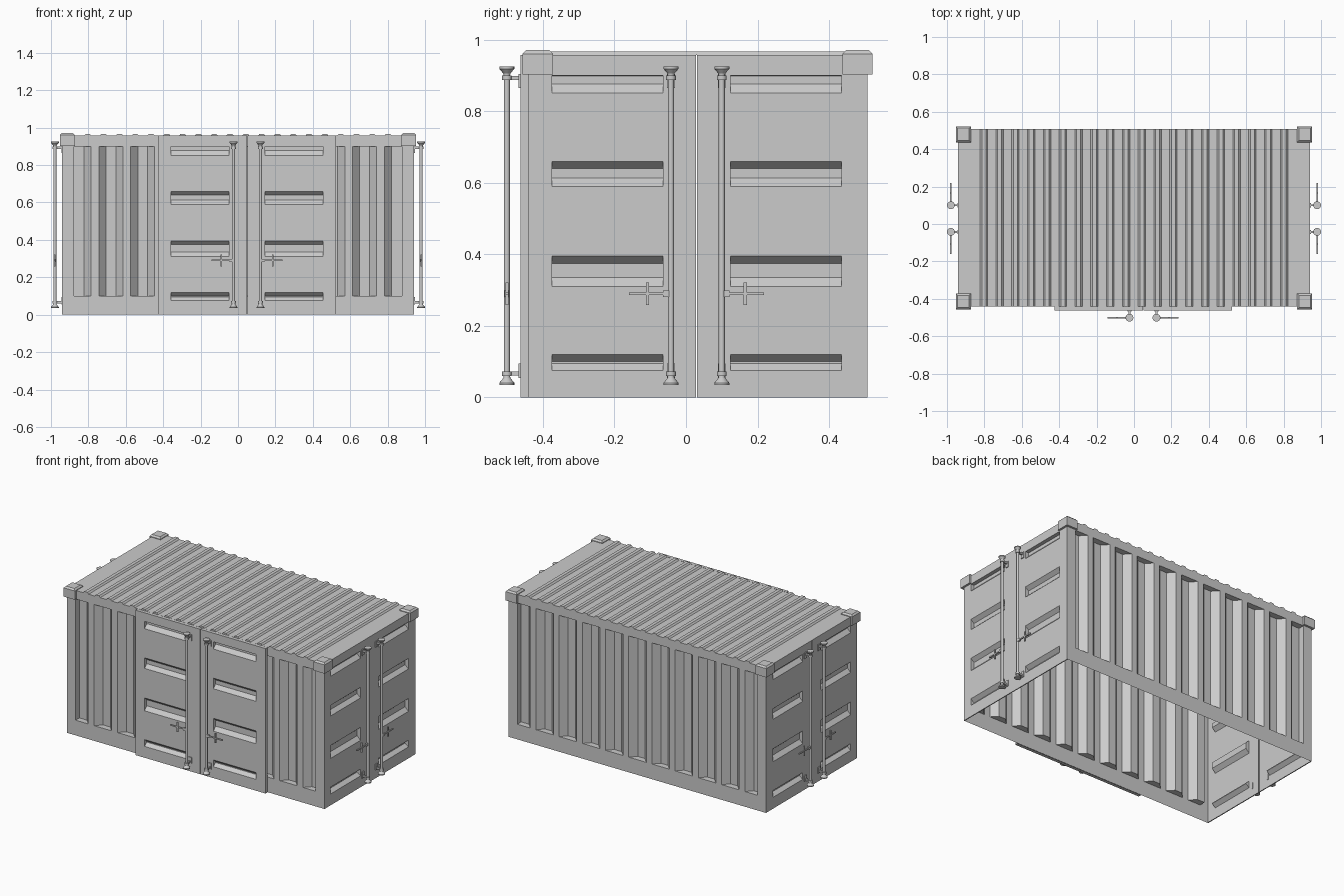
import bpy, bmesh, math
from mathutils import Vector

if "Cube" in bpy.data.objects:
    bpy.data.objects.remove(bpy.data.objects["Cube"])

X, Y0, Y1, TOP = 0.94, -0.44, 0.508, 0.957


def finish(name, bm):
    me = bpy.data.meshes.new(name)
    bm.to_mesh(me)
    bm.free()
    ob = bpy.data.objects.new(name, me)
    bpy.context.collection.objects.link(ob)
    return ob


def panel(name, place, out, s_rng, t_rng, press, pressed, depth, rim=0.0):
    """Sheet with pressed channels. s runs across the channels, t along them,
    each channel is (start, floor start, floor end, end) in s."""
    prof = [(s_rng[0], 0)]
    for a, b, c, d in pressed:
        prof += [(a, 0), (b, depth), (c, depth), (d, 0)]
    prof.append((s_rng[1], 0))
    bm = bmesh.new()

    def face(pts):
        uniq = []
        for p in pts:
            if p not in uniq:
                uniq.append(p)
        if len(uniq) > 2:
            bm.faces.new([bm.verts.new(place(*p)) for p in uniq])

    for (sa, da), (sb, db) in zip(prof, prof[1:]):
        for ta, tb in ((t_rng[0], press[0]), (press[1], t_rng[1])):
            if sb > sa and tb > ta:
                face([(sa, ta, 0), (sb, ta, 0), (sb, tb, 0), (sa, tb, 0)])
        face([(sa, press[0], da), (sb, press[0], db), (sb, press[1], db), (sa, press[1], da)])
        if da or db:
            for t in press:
                if sb > sa:
                    face([(sa, t, 0), (sb, t, 0), (sb, t, db), (sa, t, da)])
    if rim:
        (a, b), (c, d) = s_rng, t_rng
        for p, q in (((a, c), (b, c)), ((b, c), (b, d)), ((b, d), (a, d)), ((a, d), (a, c))):
            face([(*p, 0), (*q, 0), (*q, rim), (*p, rim)])
    bmesh.ops.remove_doubles(bm, verts=bm.verts, dist=1e-5)
    bmesh.ops.recalc_face_normals(bm, faces=bm.faces)
    if sum(f.normal.dot(Vector(out)) * f.calc_area() for f in bm.faces) < 0:
        bmesh.ops.reverse_faces(bm, faces=bm.faces)
    return finish(name, bm)


def box(bm, lo, hi):
    res = bmesh.ops.create_cube(bm, size=1)
    for v in res["verts"]:
        v.co = [(l + h) / 2 + c * (h - l) for l, h, c in zip(lo, hi, v.co)]
    return res["verts"]


# Long corrugated walls: half channels at both ends
waves = [(-0.878, -0.878, -0.823, -0.786)]
waves += [(s, s + 0.038, s + 0.09, s + 0.128) for s in (-0.743 + 0.1694 * i for i in range(9))]
waves += [(0.782, 0.82, 0.876, 0.876)]
panel("front_wall", lambda s, t, d: (s, Y0 + d, t), (0, -1, 0), (-X, X), (0, TOP), (0.1, 0.9), waves, 0.04)
panel("back_wall", lambda s, t, d: (s, Y1 - d, t), (0, 1, 0), (-X, X), (0, TOP), (0.1, 0.9), waves, 0.04)

# Roof with raised ribs
ribs = [(x - 0.02, x - 0.011, x + 0.011, x + 0.02) for x in (-0.803 + 0.0845 * i for i in range(20))]
panel("roof", lambda s, t, d: (s, t, TOP + d), (0, 0, 1), (-X, X), (Y0, Y1), (Y0, Y1), ribs, 0.01)

# Doors with four pressed slots each
slots = [(0.075, 0.095, 0.1, 0.12), (0.31, 0.335, 0.375, 0.395),
         (0.59, 0.613, 0.64, 0.66), (0.852, 0.877, 0.899, 0.9)]
for side, sx in (("right", 1), ("left", -1)):
    for k, yr, pr in ((1, (Y0, 0.028), (-0.375, -0.065)), (2, (0.031, Y1), (0.125, 0.435))):
        panel(f"{side}_end_door_{k}", lambda s, t, d, sx=sx: (sx * (X - d), t, s), (sx, 0, 0),
              (0, TOP), yr, pr, slots, 0.024, 0.006)
for k, xr, pr in ((1, (-0.425, 0.048), (-0.358, -0.048)), (2, (0.051, 0.525), (0.145, 0.455))):
    panel(f"front_door_{k}", lambda s, t, d: (t, -0.463 + d, s), (0, -1, 0),
          (0, TOP), xr, pr, slots, 0.022, 0.022)

# Top corner caps
for nx, sx in (("left", -1), ("right", 1)):
    for ny, ya, yb in (("front", -0.457, -0.372), ("back", 0.437, 0.522)):
        bm = bmesh.new()
        xs = sorted((sx * 0.872, sx * 0.953))
        box(bm, (xs[0], ya, 0.903), (xs[1], yb, 0.971))
        edges = [e for e in bm.edges if all(v.co.z > 0.95 for v in e.verts)]
        bmesh.ops.bevel(bm, geom=edges, offset=0.01, segments=1, affect="EDGES")
        finish(f"{ny}_{nx}_corner_cap", bm)

# Locking bar: turned rod, two wall brackets and a cross handle
half = [(0.0, 0.925), (0.021, 0.925), (0.021, 0.919), (0.010, 0.906), (0.009, 0.9),
        (0.0135, 0.9), (0.0135, 0.887), (0.0085, 0.887)]
turned = half + [(r, 0.96 - z) for r, z in reversed(half)]


def locking_bar(name, loc, angle, gap, hand):
    # local frame: wall lies toward +y, handle points along hand * x
    bm = bmesh.new()
    n = 16
    rings = [[bm.verts.new((r * math.cos(i * math.tau / n), r * math.sin(i * math.tau / n), z))
              for i in range(n)] for r, z in turned[1:-1]]
    for a, b in zip(rings, rings[1:]):
        for i in range(n):
            j = (i + 1) % n
            bm.faces.new((b[i], b[j], a[j], a[i]))
    bm.faces.new(rings[0])
    bm.faces.new(rings[-1][::-1])
    for z in (0.893, 0.067):
        box(bm, (-0.005, 0.005, z - 0.006), (0.005, gap, z + 0.006))
    for z in (0.885, 0.075):
        box(bm, (-0.011, gap - 0.005, z - 0.02), (0.011, gap + 0.001, z + 0.02))
    for a, b, h, w in ((0.0, 0.022, 0.009, 0.006), (0.022, 0.118, 0.004, 0.004), (0.061, 0.07, 0.032, 0.004)):
        xs = sorted((hand * a, hand * b))
        box(bm, (xs[0], -w, 0.29 - h), (xs[1], w, 0.29 + h))
    bmesh.ops.recalc_face_normals(bm, faces=bm.faces)
    ob = finish(name, bm)
    ob.location = loc
    ob.rotation_euler.z = angle
    for p in ob.data.polygons:
        p.use_smooth = True
    bpy.context.view_layer.objects.active = ob
    ob.select_set(True)
    bpy.ops.object.shade_smooth_by_angle(angle=math.radians(30))
    ob.select_set(False)


for k, x, hand in ((1, -0.024, -1), (2, 0.12, 1)):
    locking_bar(f"front_locking_bar_{k}", (x, -0.501, 0), 0, 0.038, hand)
for k, y, hand in ((1, -0.042, -1), (2, 0.1, 1)):
    locking_bar(f"right_locking_bar_{k}", (0.979, y, 0), math.pi / 2, 0.039, hand)
    locking_bar(f"left_locking_bar_{k}", (-0.979, y, 0), -math.pi / 2, 0.039, -hand)
